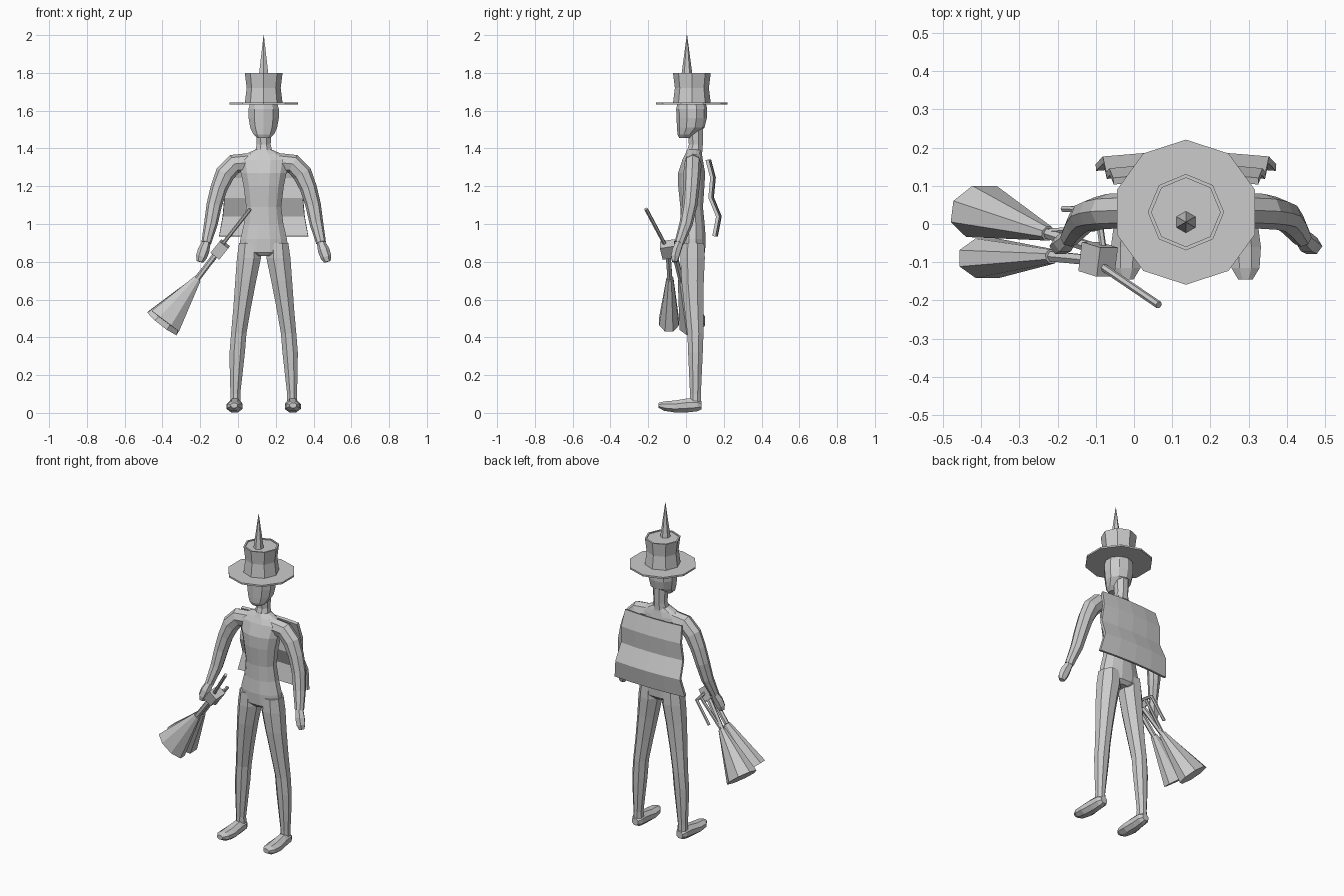
import bpy, bmesh, math
from mathutils import Vector

CX = 0.136  # centre line of the figure
grey = bpy.data.materials.new("light grey")
grey.diffuse_color = (0.6, 0.6, 0.6, 1)


def finish(bm, name):
    bmesh.ops.recalc_face_normals(bm, faces=bm.faces)
    me = bpy.data.meshes.new(name)
    bm.to_mesh(me)
    bm.free()
    me.materials.append(grey)
    ob = bpy.data.objects.new(name, me)
    bpy.context.collection.objects.link(ob)
    return ob


def loft(name, rings, n=8, axis=None, ref=(0, 1, 0), phase=0.0):
    """Skin through rings (x, y, z, half width, half depth along ref)."""
    bm = bmesh.new()
    pts = [Vector(r[:3]) for r in rings]
    loops = []
    for i, r in enumerate(rings):
        if axis:
            t = Vector(axis)
        else:
            t = (pts[min(i + 1, len(pts) - 1)] - pts[max(i - 1, 0)]).normalized()
        v = Vector(ref)
        v = (v - t * v.dot(t)).normalized()
        u = v.cross(t)
        loops.append([bm.verts.new(pts[i] + u * r[3] * math.cos(a) + v * r[4] * math.sin(a))
                      for a in (math.tau * (k + phase) / n for k in range(n))])
    for a, b in zip(loops, loops[1:]):
        for k in range(n):
            j = (k + 1) % n
            bm.faces.new((a[k], a[j], b[j], b[k]))
    bm.faces.new(loops[0])
    bm.faces.new(loops[-1])
    return finish(bm, name)


def rod(name, a, b, r):
    return loft(name, [(*a, r, r), (*b, r, r)], n=6)


Z = (0, 0, 1)

# torso, neck and head
loft("torso", [(CX, .035, .83, .05, .05), (CX, .035, .85, .135, .068),
               (CX, .035, .92, .128, .072), (CX, .035, 1.0, .108, .066),
               (CX, .03, 1.09, .096, .062), (CX, .028, 1.2, .11, .072),
               (CX, .03, 1.27, .125, .074), (CX, .035, 1.34, .14, .056),
               (CX, .04, 1.37, .10, .046), (CX, .045, 1.395, .042, .04)],
     n=12, axis=Z, phase=.5)
loft("neck", [(CX, .045, 1.38, .05, .045), (CX, .052, 1.42, .04, .04),
              (CX, .05, 1.52, .045, .045)], axis=Z, phase=.5)
loft("head", [(CX, -.005, 1.455, .036, .03), (CX, .005, 1.475, .058, .05),
              (CX, .025, 1.51, .075, .073), (CX, .03, 1.56, .084, .08),
              (CX, .03, 1.61, .084, .082), (CX, .03, 1.66, .07, .07)],
     n=10, axis=Z, phase=.5)

# limbs on both sides
for s, side in ((-1, "right"), (1, "left")):
    def at(rows):
        return [(CX + s * r[0], *r[1:]) for r in rows]
    loft(side + "_arm", at([(.08, .036, 1.325, .05, .045), (.155, .036, 1.318, .052, .046),
                            (.205, .033, 1.265, .052, .046), (.237, .028, 1.19, .045, .043),
                            (.262, .02, 1.1, .041, .04), (.28, .0, 1.0, .036, .035),
                            (.304, -.035, .90, .026, .026)]))
    loft(side + "_hand", at([(.302, -.032, .905, .022, .022), (.318, -.05, .86, .031, .026),
                             (.33, -.058, .825, .029, .024), (.337, -.06, .80, .018, .016)]), n=6)
    loft(side + "_leg", at([(.075, .035, .90, .06, .066), (.078, .035, .82, .069, .07),
                            (.095, .035, .70, .06, .064), (.115, .042, .55, .05, .054),
                            (.132, .05, .42, .044, .046), (.14, .05, .32, .044, .042),
                            (.146, .05, .2, .036, .036), (.15, .05, .1, .028, .031),
                            (.15, .05, .05, .03, .032)]), axis=Z, phase=.5)
    loft(side + "_foot", at([(.15, .083, .04, .022, .022), (.15, .06, .042, .036, .036),
                             (.152, .01, .04, .038, .04), (.154, -.06, .034, .046, .034),
                             (.156, -.115, .036, .04, .027), (.156, -.146, .04, .02, .014)]),
         axis=(0, 1, 0), ref=Z, phase=.5)

# tall hat with brim, waisted crown and spike
loft("hat_brim", [(CX, .031, 1.632, .19, .19), (CX, .031, 1.642, .19, .19)],
     n=10, axis=Z, phase=.5)
loft("hat_crown", [(CX, .031, 1.64, .1, .1), (CX, .031, 1.72, .09, .09),
                   (CX, .031, 1.80, .1, .1), (CX, .031, 1.80, .09, .09),
                   (CX, .031, 1.795, .09, .09)], axis=Z)
loft("hat_spike", [(CX, .005, 1.79, .029, .029), (CX, .005, 2.0, .001, .001)],
     n=6, axis=Z, phase=.5)

# rippled back cape, a thin bowed sheet
bm = bmesh.new()
rows = []
for z, y, w in ((1.34, .112, .19), (1.245, .137, .2), (1.14, .127, .208),
                (1.04, .168, .217), (.935, .148, .236)):
    rows.append([bm.verts.new((CX + w * f, y + .012 * (1 - f * f), z))
                 for f in (-1, -.5, 0, .5, 1)])
for a, b in zip(rows, rows[1:]):
    for k in range(4):
        bm.faces.new((a[k], a[k + 1], b[k + 1], b[k]))
cape = finish(bm, "cape")
mod = cape.modifiers.new("thickness", 'SOLIDIFY')
mod.thickness = .018
mod.offset = 0

# flared two-barrel gun: stock, lock block, barrels and bells
rod("gun_stock", (.065, -.212, 1.08), (-.10, -.10, .87), .01)
loft("gun_block", [(-.07, -.10, .895, .042, .055), (-.118, -.085, .835, .042, .055)],
     n=4, phase=.5)
bells = (("rear", (-.10, -.065, .86), (-.225, -.025, .70), (-.40, .033, .475), .105, .074),
         ("front", (-.11, -.095, .85), (-.215, -.085, .71), (-.385, -.09, .485), .098, .056))
for label, start, throat, mouth, w, d in bells:
    rod(label + "_barrel", start, throat, .015)
    loft(label + "_bell", [(*throat, .022, .02), (*mouth, w, d)], phase=.5)

# side handle of the gun
rod("handle_cross_bar", (-.08, -.07, .87), (-.095, .035, .865), .009)
rod("handle_outer_bar", (-.095, .035, .87), (-.185, .04, .74), .009)
rod("handle_inner_bar", (-.09, -.01, .87), (-.225, -.02, .70), .009)
